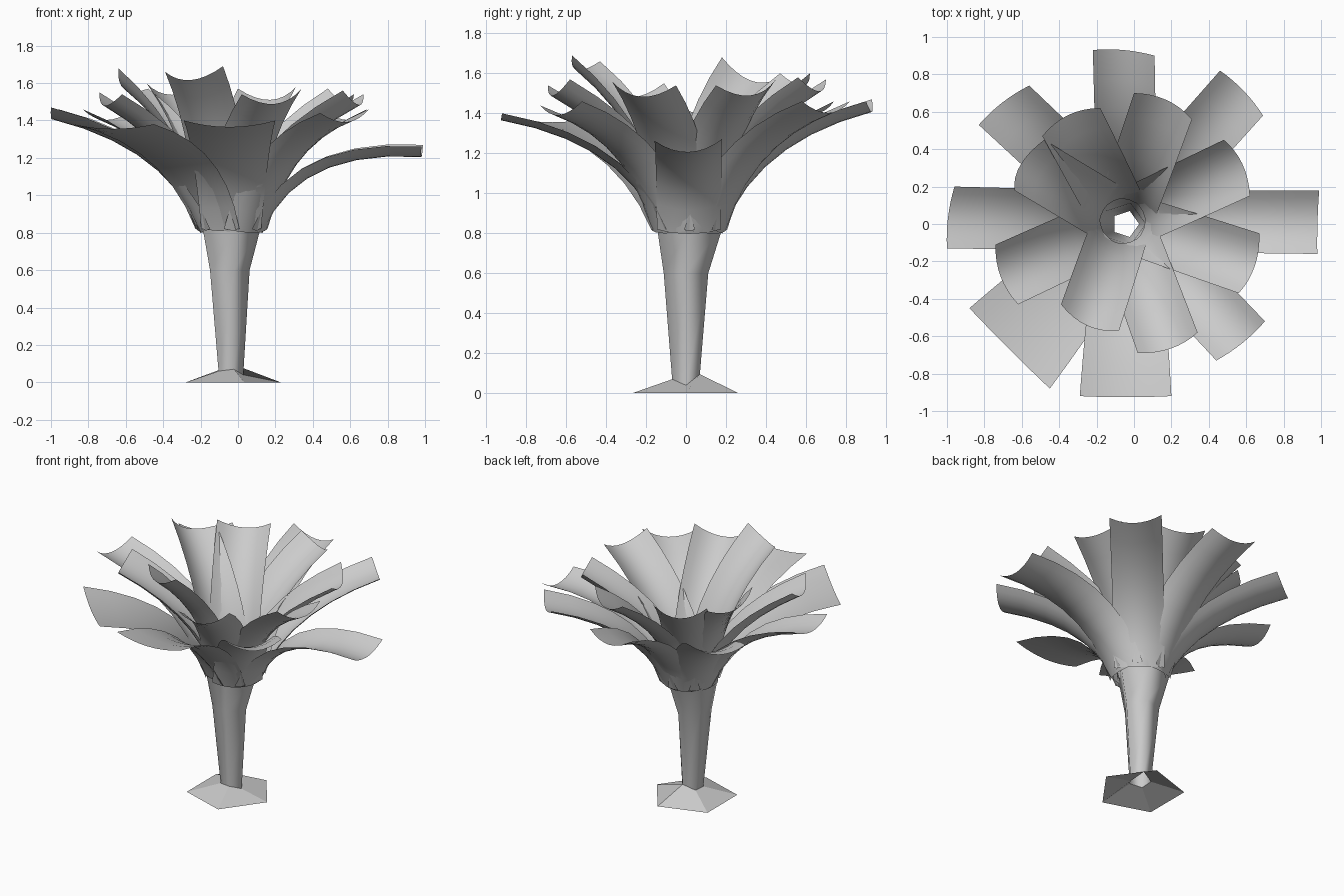
import bpy, math
from mathutils import Vector

cube = bpy.data.objects.get("Cube")
if cube:
    bpy.data.objects.remove(cube)

grey = bpy.data.materials.new("pale grey")
grey.use_nodes = True
grey.diffuse_color = (0.6, 0.6, 0.6, 1)
grey.node_tree.nodes["Principled BSDF"].inputs["Base Color"].default_value = (0.6, 0.6, 0.6, 1)


def make(name, verts, faces, smooth):
    mesh = bpy.data.meshes.new(name)
    mesh.from_pydata(verts, [], faces)
    mesh.materials.append(grey)
    for p in mesh.polygons:
        p.use_smooth = smooth
    obj = bpy.data.objects.new(name, mesh)
    bpy.context.collection.objects.link(obj)
    return obj


def grid_faces(rows, cols):
    return [(r * cols + c, r * cols + c + 1, (r + 1) * cols + c + 1, (r + 1) * cols + c)
            for r in range(rows - 1) for c in range(cols - 1)]


def pentagon(x, y, radius, heights):
    angles = [i * math.tau / 5 for i in range(5)]
    return [(x + radius * math.cos(a), y + radius * math.sin(a), h)
            for a, h in zip(angles, heights)]


def tube(name, rings, smooth):
    verts = [v for ring in rings for v in ring + ring[:1]]
    obj = make(name, verts, grid_faces(len(rings), 6), smooth)
    # Weld the seam where each ring closes
    weld = obj.modifiers.new("weld", "WELD")
    weld.merge_threshold = 0.0005


# Ground mound and stem share an uneven five-sided collar; both are open
collar = pentagon(-0.045, 0.0, 0.073, (0.04, 0.095, 0.065, 0.06, 0.07))
tube("base_mound", [pentagon(-0.052, -0.003, 0.28, [0] * 5), collar], False)
tube("stem", [collar,
              pentagon(-0.055, 0.0, 0.117, [0.6] * 5),
              pentagon(-0.05, 0.02, 0.175, [0.84] * 5)], True)

# Leaves: trough-shaped strips that arch outward from the stem top
UP = Vector((0, 0, 1))
ROWS, COLS = 8, 9


def leaf(name, crown, a, b, depth, half_root, root_radius, reach, lift):
    a, b = Vector(a), Vector(b)
    tip = (a + b) / 2
    out = Vector((tip.x - crown.x, tip.y - crown.y, 0))
    out.normalize()
    root_side = UP.cross(out) * half_root
    tip_side = (b - a) / 2
    if tip_side.dot(root_side) < 0:
        tip_side = -tip_side
    root = crown + out * root_radius
    bend = root + (tip - root) * reach
    bend.z = root.z + (tip.z - root.z) * lift
    pts = []
    for i in range(ROWS):
        t = i / (ROWS - 1)
        mid = root * (1 - t) ** 2 + bend * 2 * t * (1 - t) + tip * t * t
        along = (bend - root) * (1 - t) + (tip - bend) * t
        side = root_side.lerp(tip_side, t)
        # Points up and in toward the crown axis
        normal = along.cross(side).normalized()
        if normal.dot(UP - out) < 0:
            normal = -normal
        for j in range(COLS):
            s = 2 * j / (COLS - 1) - 1
            pts.append(mid + side * s - normal * depth * (1 - s * s))
    make(name, pts, grid_faces(ROWS, COLS), True)


# Outer ring: both tip corners, then trough depth and height of the bend
OUTER_CROWN = Vector((-0.035, 0.015, 0.82))
outer = {
    "left": ((0.98, -0.16, 1.26), (0.99, 0.18, 1.27), 0.06, 1.1),
    "back_left": ((0.69, 0.58, 1.46), (0.46, 0.82, 1.46), 0.06, 0.72),
    "back": ((0.11, 0.90, 1.46), (-0.22, 0.93, 1.47), 0.06, 0.75),
    "back_right": ((-0.56, 0.74, 1.46), (-0.83, 0.53, 1.46), 0.06, 0.72),
    "right": ((-0.96, 0.20, 1.46), (-1.0, -0.13, 1.47), 0.06, 0.75),
    "front_right": ((-0.88, -0.45, 1.38), (-0.45, -0.88, 1.38), 0.025, 0.8),
    "front": ((-0.29, -0.92, 1.40), (0.20, -0.92, 1.40), 0.035, 0.8),
    "front_left": ((0.44, -0.73, 1.44), (0.70, -0.52, 1.46), 0.06, 0.75),
}
for place, (a, b, depth, lift) in outer.items():
    leaf("outer_leaf_" + place, OUTER_CROWN, a, b, depth, 0.16, 0.11, 0.22, lift)

# Inner ring: shorter leaves that rise almost upright before arching
INNER_CROWN = Vector((-0.06, 0.015, 0.82))
inner = {
    "back_right": ((-0.49, 0.47, 1.60), (-0.18, 0.62, 1.60)),
    "back_left": ((0.0, 0.70, 1.57), (0.31, 0.56, 1.58)),
    "left_back": ((0.48, 0.45, 1.57), (0.62, 0.15, 1.54)),
    "left_front": ((0.67, -0.05, 1.54), (0.56, -0.37, 1.56)),
    "front_left": ((0.34, -0.58, 1.57), (0.02, -0.69, 1.54)),
    "front_right": ((-0.08, -0.57, 1.69), (-0.39, -0.43, 1.66)),
    "right_front": ((-0.62, -0.43, 1.54), (-0.74, -0.11, 1.55)),
    "right_back": ((-0.64, 0.18, 1.68), (-0.48, 0.45, 1.57)),
}
for place, (a, b) in inner.items():
    leaf("inner_leaf_" + place, INNER_CROWN, a, b, 0.075, 0.155, 0.045, 0.14, 0.6)
